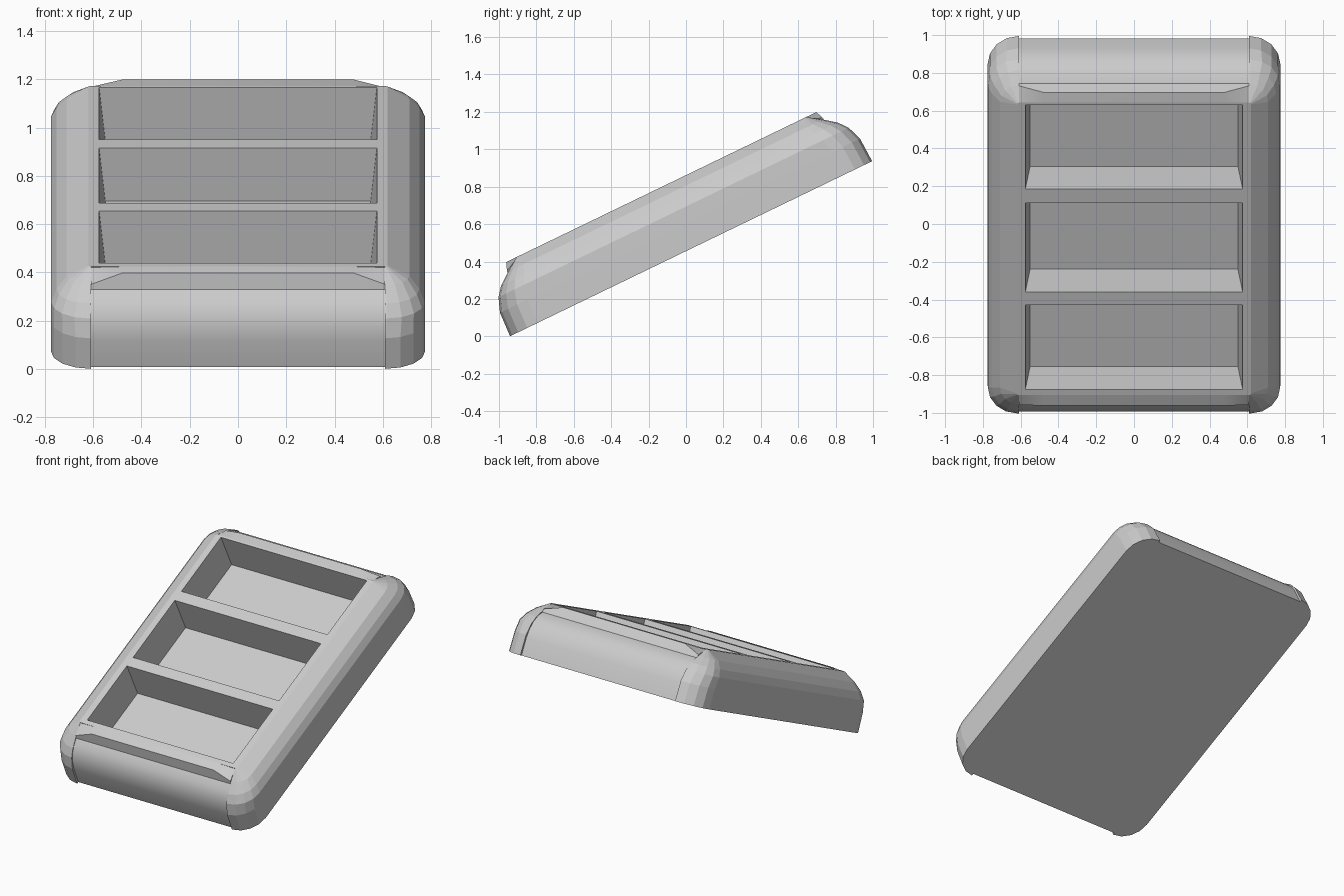
import bpy, bmesh
from math import radians, sin, cos, pi
from mathutils import Matrix

if "Cube" in bpy.data.objects:
    bpy.data.objects.remove(bpy.data.objects["Cube"])

# The whole tray is modelled flat, then tilted back into place
TILT = Matrix.Translation((0, 0.0273, 0.4685)) @ Matrix.Rotation(radians(25.8), 4, 'X')


def loft(bm, rings):
    """Skin a closed solid through matching rings of points."""
    vs = [[bm.verts.new(p) for p in ring] for ring in rings]
    n = len(vs[0])
    faces = []
    for a, b in zip(vs, vs[1:]):
        for i in range(n):
            j = (i + 1) % n
            faces.append(bm.faces.new((a[i], a[j], b[j], b[i])))
    faces.append(bm.faces.new(vs[0][::-1]))
    faces.append(bm.faces.new(vs[-1]))
    bmesh.ops.recalc_face_normals(bm, faces=faces)


def finish(bm, name):
    me = bpy.data.meshes.new(name)
    bm.to_mesh(me)
    bm.free()
    ob = bpy.data.objects.new(name, me)
    ob.matrix_world = TILT
    bpy.context.collection.objects.link(ob)
    return ob


def rounded(w, hx, hy, r, seg=4):
    """Rounded rectangle outline at height w."""
    pts = []
    for k, (sx, sy) in enumerate([(1, 1), (-1, 1), (-1, -1), (1, -1)]):
        for i in range(seg + 1):
            a = k * pi / 2 + i / seg * pi / 2
            pts.append((sx * (hx - r) + r * cos(a), sy * (hy - r) + r * sin(a), w))
    return pts


def rect(hx, y0, y1, w):
    return [(-hx, y0, w), (hx, y0, w), (hx, y1, w), (-hx, y1, w)]


# Body with rounded corners and rolled top edge
bm = bmesh.new()
levels = [(0, .775, 1.075, .165), (.137, .775, 1.069, .165), (.215, .774, 1.04, .155),
          (.265, .752, 1.00, .135), (.315, .71, .935, .095), (.366, .62, .86, .01)]
loft(bm, [rounded(*lv) for lv in levels])
body = finish(bm, "tray_body")

# Cutter: three tapered pockets plus the recesses for the end rolls
bm = bmesh.new()
depth, taper, top = .235, .02, .366
for y0, y1 in [(-.826, -.331), (-.253, .269), (.352, .846)]:
    k = .2 / depth * taper
    loft(bm, [rect(.55, y0 + taper, y1 - taper, top - depth),
              rect(.575 + .006, y0 - k * .25, y1 + k * .25, top + .05)])
for y0, y1 in [(.86, 1.3), (-1.3, -.86)]:
    loft(bm, [rect(.61, y0, y1, -.2), rect(.61, y0, y1, .6)])
cutter = finish(bm, "pocket_cutter")
cutter.hide_render = True
mod = body.modifiers.new("pockets", 'BOOLEAN')
mod.operation = 'DIFFERENCE'
mod.solver = 'EXACT'
mod.object = cutter
bpy.context.view_layer.objects.active = body
bpy.ops.object.modifier_apply(modifier=mod.name)
bpy.data.objects.remove(cutter)

# End rolls: curved front with an overhanging lip, lip corners drop down
curve = [(.942, .30), (.985, .273), (1.02, .232), (1.045, .18), (1.057, .12), (1.06, 0), (.86, 0)]
lip_mid = [(.86, .366), (.921, .366)] + curve
lip_side = [(.86, .362), (.938, .322)] + curve
for name, s in [("back_end_roll", 1), ("front_end_roll", -1)]:
    bm = bmesh.new()
    loft(bm, [[(x, s * u, w) for u, w in prof] for x, prof in
              [(-.61, lip_side), (-.48, lip_mid), (.48, lip_mid), (.61, lip_side)]])
    roll = finish(bm, name)
    bpy.ops.object.select_all(action='DESELECT')
    roll.select_set(True)
    bpy.context.view_layer.objects.active = roll
    bpy.ops.object.shade_smooth_by_angle(angle=radians(28))
